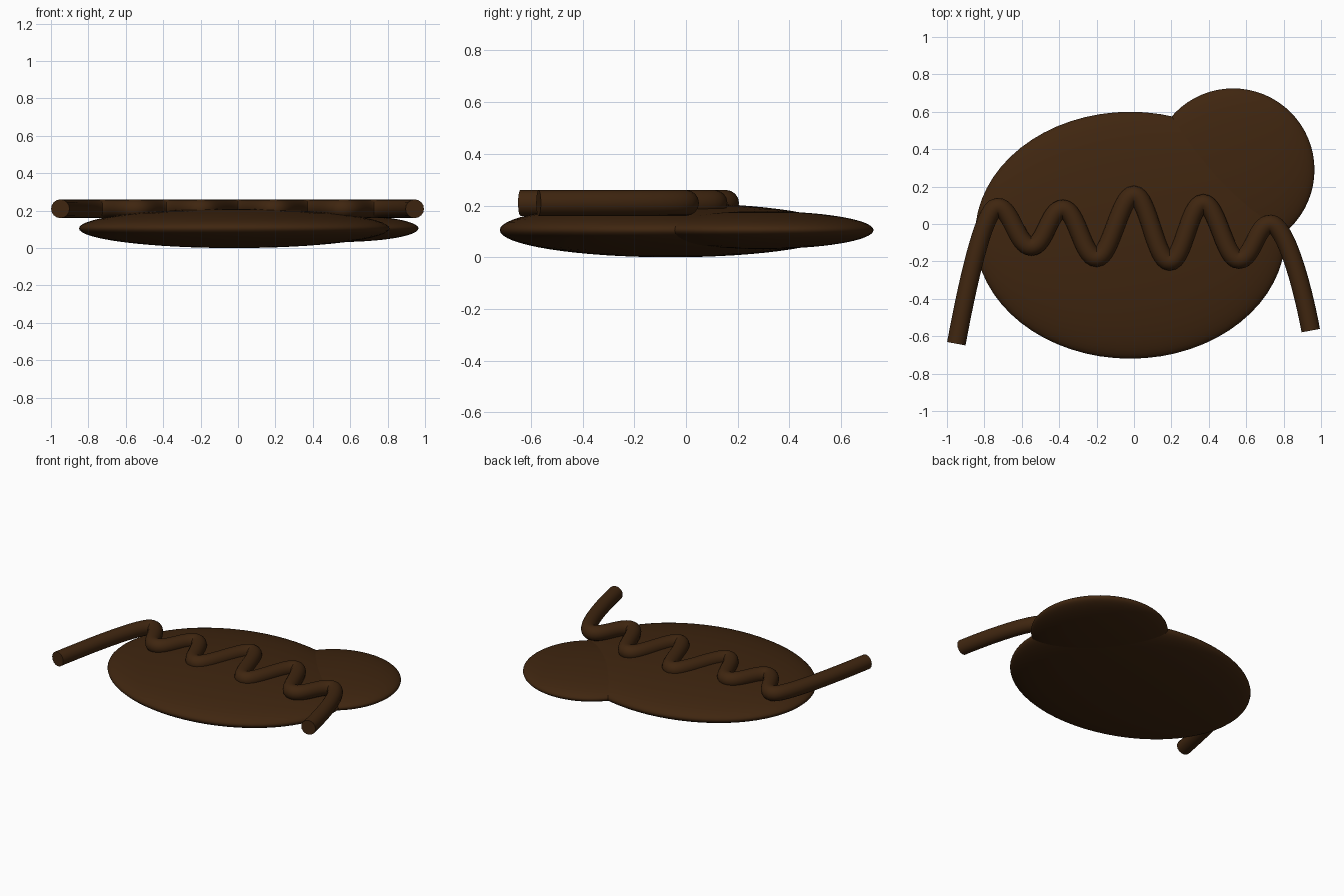
import bpy
from mathutils import Vector

cube = bpy.data.objects.get("Cube")
if cube:
    bpy.data.objects.remove(cube)

BROWN = (0.05, 0.019, 0.005, 1)
brown = bpy.data.materials.new("dark brown")
brown.use_nodes = True
brown.diffuse_color = BROWN
brown.node_tree.nodes["Principled BSDF"].inputs["Base Color"].default_value = BROWN


def disc(name, centre, radii):
    """Flattened smooth ellipsoid."""
    bpy.ops.mesh.primitive_uv_sphere_add(segments=64, ring_count=32, location=centre)
    ob = bpy.context.object
    ob.name = name
    ob.scale = radii
    bpy.ops.object.transform_apply(location=False, rotation=False, scale=True)
    bpy.ops.object.shade_smooth()
    ob.data.materials.append(brown)


# Two overlapping flat lobes
disc("large_lobe", (-0.02, -0.06, 0.105), (0.83, 0.66, 0.105))
disc("small_lobe", (0.53, 0.29, 0.105), (0.435, 0.435, 0.073))

# Wavy tube lying on top: ends, then peaks and troughs in turn
path = [(-0.95, -0.64), (-0.73, 0.09), (-0.55, -0.12), (-0.38, 0.08),
        (-0.2, -0.18), (0, 0.155), (0.19, -0.2), (0.37, 0.11),
        (0.56, -0.19), (0.73, 0), (0.945, -0.57)]
curve = bpy.data.curves.new("wavy_tube", "CURVE")
curve.dimensions = "3D"
curve.bevel_depth = 0.05
curve.bevel_resolution = 6
curve.resolution_u = 16
curve.use_fill_caps = True
spline = curve.splines.new("BEZIER")
spline.bezier_points.add(len(path) - 1)
last = len(path) - 1
for i, (point, (x, y)) in enumerate(zip(spline.bezier_points, path)):
    point.handle_left_type = point.handle_right_type = "FREE"
    # Ends point steeply inward, bends are level
    if i == 0:
        reach = Vector((0.05, 0.27, 0))
    elif i == last:
        reach = Vector((0.05, -0.27, 0))
    else:
        reach = Vector((0.075, 0, 0))
    point.co = Vector((x, y, 0.21))
    point.handle_left = point.co - reach
    point.handle_right = point.co + reach
tube = bpy.data.objects.new("wavy_tube", curve)
bpy.context.collection.objects.link(tube)

# Turn the tube into a mesh with smooth sides and crisp end caps
bpy.ops.object.select_all(action="DESELECT")
tube.select_set(True)
bpy.context.view_layer.objects.active = tube
bpy.ops.object.convert(target="MESH")
tube = bpy.context.object
tube.name = "wavy_tube"
tube.data.materials.clear()
tube.data.materials.append(brown)
bpy.ops.object.shade_smooth_by_angle()
